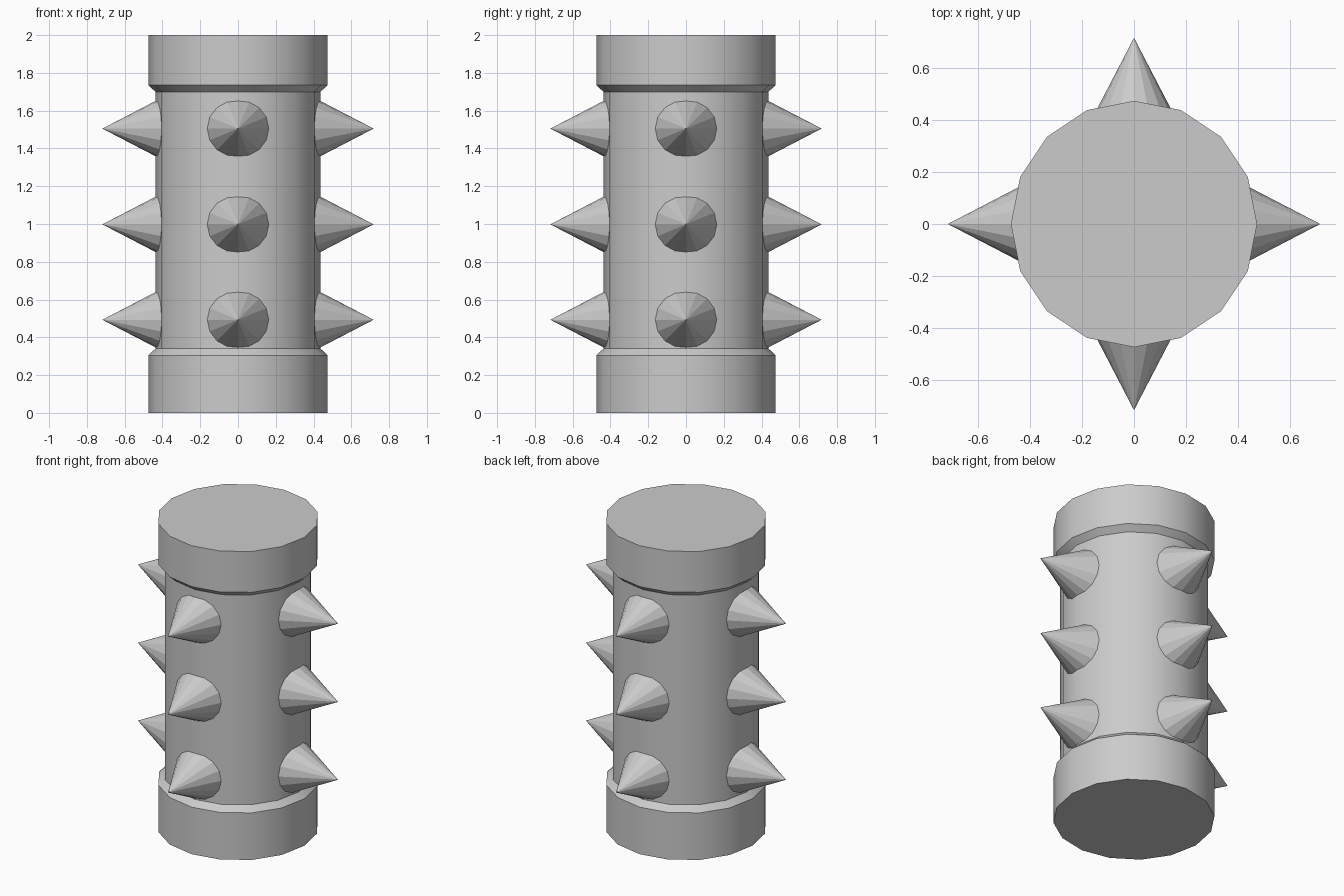
import bpy, bmesh
from math import cos, sin, pi, radians
from mathutils import Matrix, Vector

if "Cube" in bpy.data.objects:
    bpy.data.objects.remove(bpy.data.objects["Cube"])

SIDES = 16


def finish(bm, name, smooth):
    bmesh.ops.recalc_face_normals(bm, faces=bm.faces)
    mesh = bpy.data.meshes.new(name)
    bm.to_mesh(mesh)
    bm.free()
    obj = bpy.data.objects.new(name, mesh)
    bpy.context.collection.objects.link(obj)
    if smooth:
        bpy.ops.object.select_all(action='DESELECT')
        obj.select_set(True)
        bpy.context.view_layer.objects.active = obj
        bpy.ops.object.shade_smooth_by_angle(angle=radians(30))
    return obj


def lathe(name, profile, cap_start=False, cap_end=False):
    """Sweep (radius, z) points round the z axis."""
    bm = bmesh.new()
    rings = [[bm.verts.new((r * cos(2 * pi * i / SIDES), r * sin(2 * pi * i / SIDES), z))
              for i in range(SIDES)] for r, z in profile]
    for a, b in zip(rings, rings[1:]):
        for i in range(SIDES):
            j = (i + 1) % SIDES
            bm.faces.new((a[i], a[j], b[j], b[i]))
    if cap_start:
        bm.faces.new(rings[0][::-1])
    if cap_end:
        bm.faces.new(rings[-1])
    return finish(bm, name, True)


# Column with a chamfered collar at each end
lathe("bottom_collar", [(0.475, 0), (0.475, 0.305), (0.437, 0.34)], cap_start=True)
lathe("column", [(0.437, 0.34), (0.437, 1.70)])
lathe("top_collar", [(0.437, 1.70), (0.475, 1.735), (0.475, 2.0)], cap_end=True)

# Three rows of four spikes, bases sunk into the column
BASE, TIP = 0.37, 0.718
for row, z in enumerate((0.493, 0.998, 1.505)):
    for k in range(4):
        bm = bmesh.new()
        bmesh.ops.create_cone(bm, cap_ends=True, segments=SIDES, radius1=0.52 * (TIP - BASE),
                              radius2=0, depth=TIP - BASE,
                              matrix=Matrix.Translation((0, 0, (BASE + TIP) / 2)))
        bm.transform(Matrix.Translation((0, 0, z)) @ Matrix.Rotation(k * pi / 2, 4, 'Z')
                     @ Matrix.Rotation(pi / 2, 4, 'Y'))
        finish(bm, f"spike_{row + 1}_{k + 1}", False)
